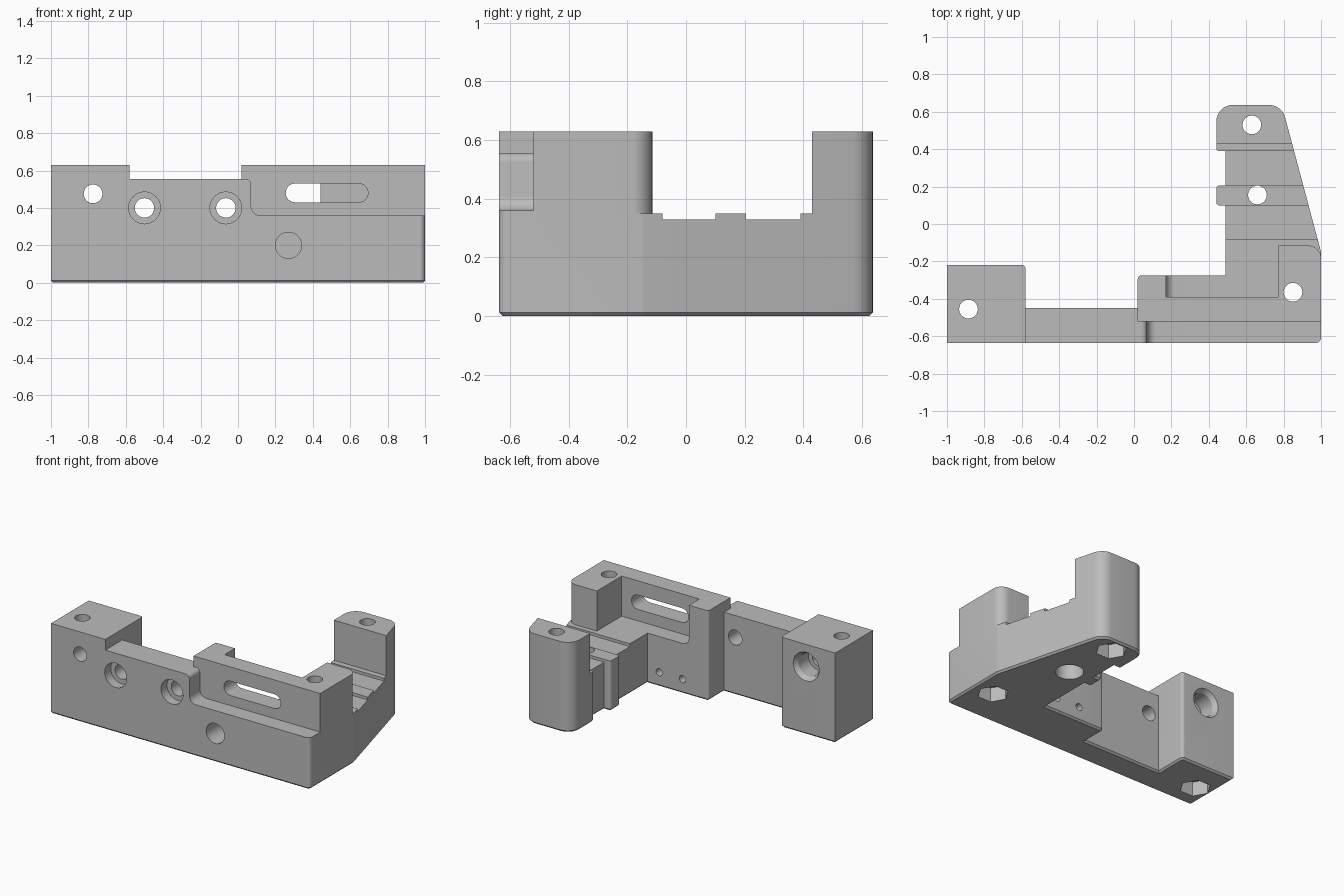
import bpy, bmesh, math
from mathutils import Vector

if "Cube" in bpy.data.objects:
    bpy.data.objects.remove(bpy.data.objects["Cube"])

grey = bpy.data.materials.new("plain grey")
grey.diffuse_color = (0.5, 0.5, 0.5, 1)
grey.use_nodes = True
grey.node_tree.nodes["Principled BSDF"].inputs["Base Color"].default_value = grey.diffuse_color


def rounded(points, steps=8):
    """Outline from (u, v) or (u, v, radius) corners."""
    out = []
    n = len(points)
    for i, p in enumerate(points):
        c = Vector(p[:2])
        if len(p) < 3:
            out.append(c)
            continue
        a = (Vector(points[i - 1][:2]) - c).normalized()
        b = (Vector(points[(i + 1) % n][:2]) - c).normalized()
        half = a.angle(b) / 2
        centre = c + (a + b).normalized() * (p[2] / math.sin(half))
        reach = p[2] / math.tan(half)
        s, e = c + a * reach - centre, c + b * reach - centre
        turn = math.atan2(s.x * e.y - s.y * e.x, s.dot(e))
        for k in range(steps + 1):
            t = turn * k / steps
            out.append(centre + Vector((s.x * math.cos(t) - s.y * math.sin(t),
                                        s.x * math.sin(t) + s.y * math.cos(t))))
    return out


def loft(name, rings, axis, bevel=0):
    """Solid through (outline, height) rings stacked along the axis."""
    bm = bmesh.new()
    loops = []
    for pts, h in rings:
        loops.append([bm.verts.new((p[0], p[1], h) if axis == "z" else (p[0], h, p[1]))
                      for p in pts])
    n = len(loops[0])
    bottom = bm.faces.new(loops[0])
    bm.faces.new(loops[-1])
    for lo, hi in zip(loops, loops[1:]):
        for i in range(n):
            j = (i + 1) % n
            bm.faces.new((lo[i], lo[j], hi[j], hi[i]))
    bmesh.ops.recalc_face_normals(bm, faces=bm.faces)
    if bevel:
        bmesh.ops.bevel(bm, geom=list(bottom.edges), offset=bevel, segments=1,
                        affect="EDGES", profile=0.5)
    mesh = bpy.data.meshes.new(name)
    bm.to_mesh(mesh)
    bm.free()
    ob = bpy.data.objects.new(name, mesh)
    bpy.context.collection.objects.link(ob)
    return ob


def circle(u, v, r, n=32, turn=0):
    return [(u + r * math.cos(turn + 2 * math.pi * i / n),
             v + r * math.sin(turn + 2 * math.pi * i / n)) for i in range(n)]


def box(u0, u1, v0, v1):
    return [(u0, v0), (u1, v0), (u1, v1), (u0, v1)]


# Full-height plan of the bracket, with a chamfered foot
plan = [(-1, -.637), (1, -.637, .03), (1, -.15, .06), (.79, .637, .09),
        (.44, .637, .09), (.44, .39, .015), (.49, .39), (.49, .205),
        (.44, .205, .015), (.44, .10, .015), (.49, .10), (.49, -.275),
        (.02, -.275, .02), (.02, -.45), (-.58, -.45), (-.58, -.22, .02), (-1, -.22)]
body = loft("bracket_body", [(rounded(plan), 0), (rounded(plan), .63)], "z", .012)
body.data.materials.append(grey)


def cut(rings, axis):
    tool = loft("cutter", rings, axis)
    tool.hide_render = True
    tool.data.materials.append(grey)
    mod = body.modifiers.new("cut", "BOOLEAN")
    mod.operation, mod.solver, mod.object = "DIFFERENCE", "EXACT", tool
    bpy.context.view_layer.objects.active = body
    bpy.ops.object.modifier_apply(modifier=mod.name)
    bpy.data.objects.remove(tool, do_unlink=True)


def prism_cut(pts, axis, lo, hi):
    cut([(pts, lo), (pts, hi)], axis)


# Lowered wall and stepped front recess
prism_cut(box(-.58, .02, .555, .7), "y", -.7, -.40)
prism_cut(rounded([(.01, .555), (.07, .555, .03), (.07, .36, .05),
                   (1.1, .36), (1.1, .7), (.01, .7)]), "y", -.7, -.52)

# Lowered arm between corner post and rear post, with grooves
prism_cut(rounded([(.3, -.115), (1.001, -.115, .07), (1.001, -.2),
                   (1.1, -.2), (1.1, .43), (.3, .43)]), "z", .35, .7)
for y0, y1 in ((-.08, .10), (.205, .39)):
    prism_cut(box(.3, 1.1, y0, y1), "z", .33, .5)

# Rear pocket and slot through its wall
prism_cut(rounded([(.17, .35, .05), (.77, .35), (.77, .7), (.17, .7)]), "y", -.39, -.10)
prism_cut(rounded([(.255, .43, .0499), (.695, .43, .0499),
                   (.695, .53, .0499), (.255, .53, .0499)]), "y", -.6, -.3)

# Vertical bolt holes with hexagonal nut traps underneath
for x, y in ((-.885, -.455), (.85, -.365), (.63, .53)):
    prism_cut(circle(x, y, .05), "z", -.1, .8)
    prism_cut(circle(x, y, .10, 6), "z", -.1, .1)

# Arm hole, counterbored from below
prism_cut(circle(.66, .155, .05), "z", -.1, .8)
prism_cut(circle(.66, .155, .09), "z", -.1, .15)

# Front wall holes, counterbored from the front
for x in (-.5, -.065):
    prism_cut(circle(x, .4, .052), "y", -.8, -.3)
    prism_cut(circle(x, .4, .085), "y", -.8, -.57)

# Left block hole with flared counterbore at the back
prism_cut(circle(-.775, .475, .05), "y", -.8, -.1)
cut([(circle(-.775, .475, .08), -.36), (circle(-.775, .475, .08), -.25),
     (circle(-.775, .475, .10), -.22), (circle(-.775, .475, .12), -.19)], "y")

# Blind front hole and two small rear holes
prism_cut(circle(.27, .2, .07), "y", -.8, -.45)
for x in (.22, .40):
    prism_cut(circle(x, .1, .025, 16), "y", -.36, -.2)

bpy.ops.object.select_all(action="DESELECT")
body.select_set(True)
bpy.context.view_layer.objects.active = body
bpy.ops.object.shade_smooth_by_angle(angle=math.radians(30))
